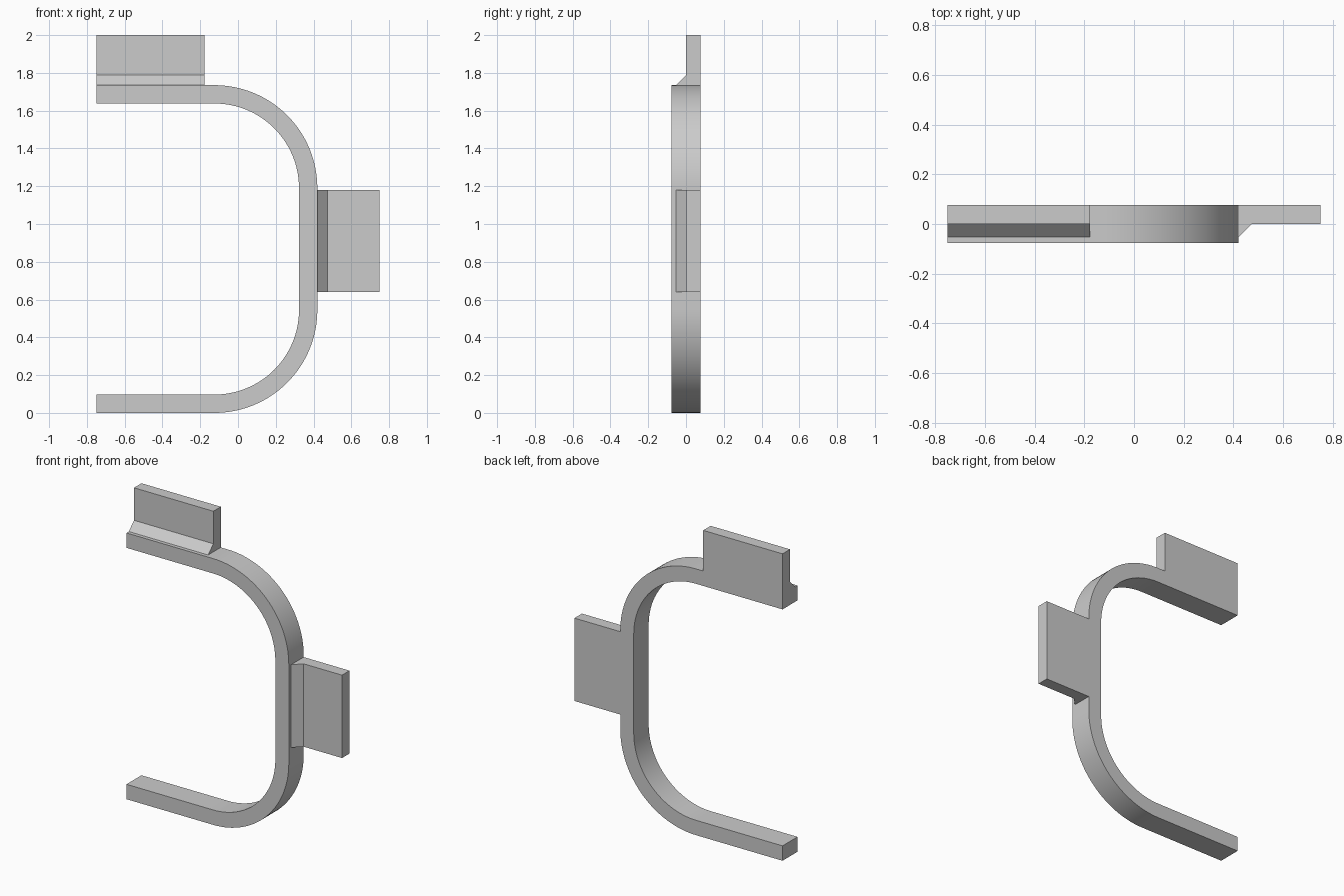
import bpy, bmesh, math
from mathutils import Vector

cube = bpy.data.objects.get("Cube")
if cube:
    bpy.data.objects.remove(cube, do_unlink=True)

grey = bpy.data.materials.new("plain grey")
grey.use_nodes = True
GREY = (0.6, 0.6, 0.6, 1)
grey.diffuse_color = GREY
grey.node_tree.nodes["Principled BSDF"].inputs["Base Color"].default_value = GREY

LEFT, RIGHT = -0.75, 0.42      # band extent in x
TOP = 1.735                    # band height
THICK = 0.097                  # band thickness
RADIUS = 0.545                 # outer bend radius
HALF = 0.077                   # half depth in y
STEPS = 32


def extrude(name, points, direction):
    """Extrude a closed planar outline along a direction."""
    bm = bmesh.new()
    face = bm.faces.new([bm.verts.new(p) for p in points])
    result = bmesh.ops.extrude_face_region(bm, geom=[face])
    moved = [g for g in result["geom"] if isinstance(g, bmesh.types.BMVert)]
    bmesh.ops.translate(bm, verts=moved, vec=Vector(direction))
    bmesh.ops.recalc_face_normals(bm, faces=bm.faces)
    mesh = bpy.data.meshes.new(name)
    bm.to_mesh(mesh)
    bm.free()
    mesh.materials.append(grey)
    obj = bpy.data.objects.new(name, mesh)
    bpy.context.collection.objects.link(obj)
    return obj


def band_edge(inset):
    """One side of the band, from the lower free end to the upper one."""
    r = RADIUS - inset
    cx = RIGHT - RADIUS
    pts = [(LEFT, -HALF, inset)]
    for cz, start in ((RADIUS, -90), (TOP - RADIUS, 0)):
        for i in range(STEPS + 1):
            a = math.radians(start + 90 * i / STEPS)
            pts.append((cx + r * math.cos(a), -HALF, cz + r * math.sin(a)))
    pts.append((LEFT, -HALF, TOP - inset))
    return pts


def tab_profile(length):
    """Tab section as (distance from band, y), with a sloped fillet at its root."""
    return [(0, HALF), (length, HALF), (length, 0), (0.053, 0), (0, -0.053)]


# C-shaped band
band = extrude("curved_band", band_edge(0) + band_edge(THICK)[::-1], (0, 2 * HALF, 0))
bpy.ops.object.select_all(action="DESELECT")
band.select_set(True)
bpy.context.view_layer.objects.active = band
bpy.ops.object.shade_smooth_by_angle(angle=math.radians(30))

# Mounting tabs on the top and the side
extrude("top_tab", [(LEFT, y, TOP + d) for d, y in tab_profile(2 - TOP)], (0.572, 0, 0))
extrude("side_tab", [(RIGHT + d, y, 0.64) for d, y in tab_profile(0.75 - RIGHT)], (0, 0, 0.54))
